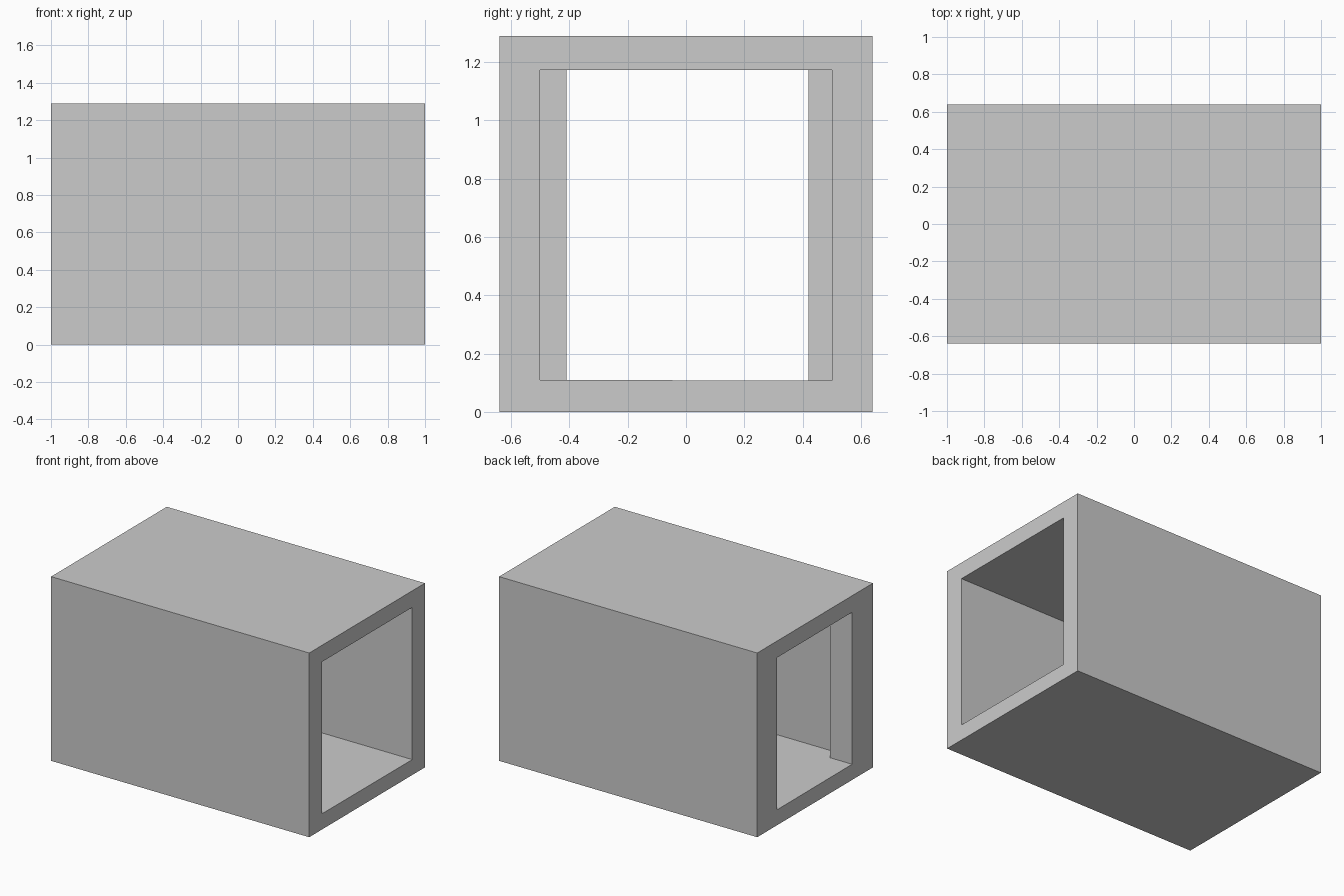
import bpy, bmesh

if "Cube" in bpy.data.objects:
    bpy.data.objects.remove(bpy.data.objects["Cube"])

HALF_X, HALF_Y, HEIGHT = 1.0, 0.64, 1.29
CEILING = 1.174


def floor_z(y):
    # floor drops very slightly towards the back
    return 0.109 - 0.002 * y


def prism(name, plan, bottom, top):
    """Upright prism from a counter-clockwise plan outline."""
    bm = bmesh.new()
    low = [bm.verts.new((x, y, bottom(y))) for x, y in plan]
    high = [bm.verts.new((x, y, top)) for x, y in plan]
    bm.faces.new(low[::-1])
    bm.faces.new(high)
    n = len(plan)
    for i in range(n):
        j = (i + 1) % n
        bm.faces.new((low[i], low[j], high[j], high[i]))
    mesh = bpy.data.meshes.new(name)
    bm.to_mesh(mesh)
    bm.free()
    obj = bpy.data.objects.new(name, mesh)
    bpy.context.collection.objects.link(obj)
    return obj


# Outer block of the room
shell = prism("room_shell",
              [(-HALF_X, -HALF_Y), (HALF_X, -HALF_Y), (HALF_X, HALF_Y), (-HALF_X, HALF_Y)],
              lambda y: 0.0, HEIGHT)

# Interior: wide room open at the right end, narrower doorway at the left end
jamb_x = -0.83
cutter = prism("interior_cutter",
               [(-1.2, -0.41), (jamb_x, -0.41), (jamb_x, -0.50), (1.2, -0.50),
                (1.2, 0.50), (jamb_x, 0.50), (jamb_x, 0.42), (-1.2, 0.42)],
               floor_z, CEILING)

# Hollow out the block
cut = shell.modifiers.new("hollow", 'BOOLEAN')
cut.operation = 'DIFFERENCE'
cut.solver = 'EXACT'
cut.object = cutter
bpy.context.view_layer.objects.active = shell
shell.select_set(True)
bpy.ops.object.modifier_apply(modifier=cut.name)
bpy.data.objects.remove(cutter, do_unlink=True)
